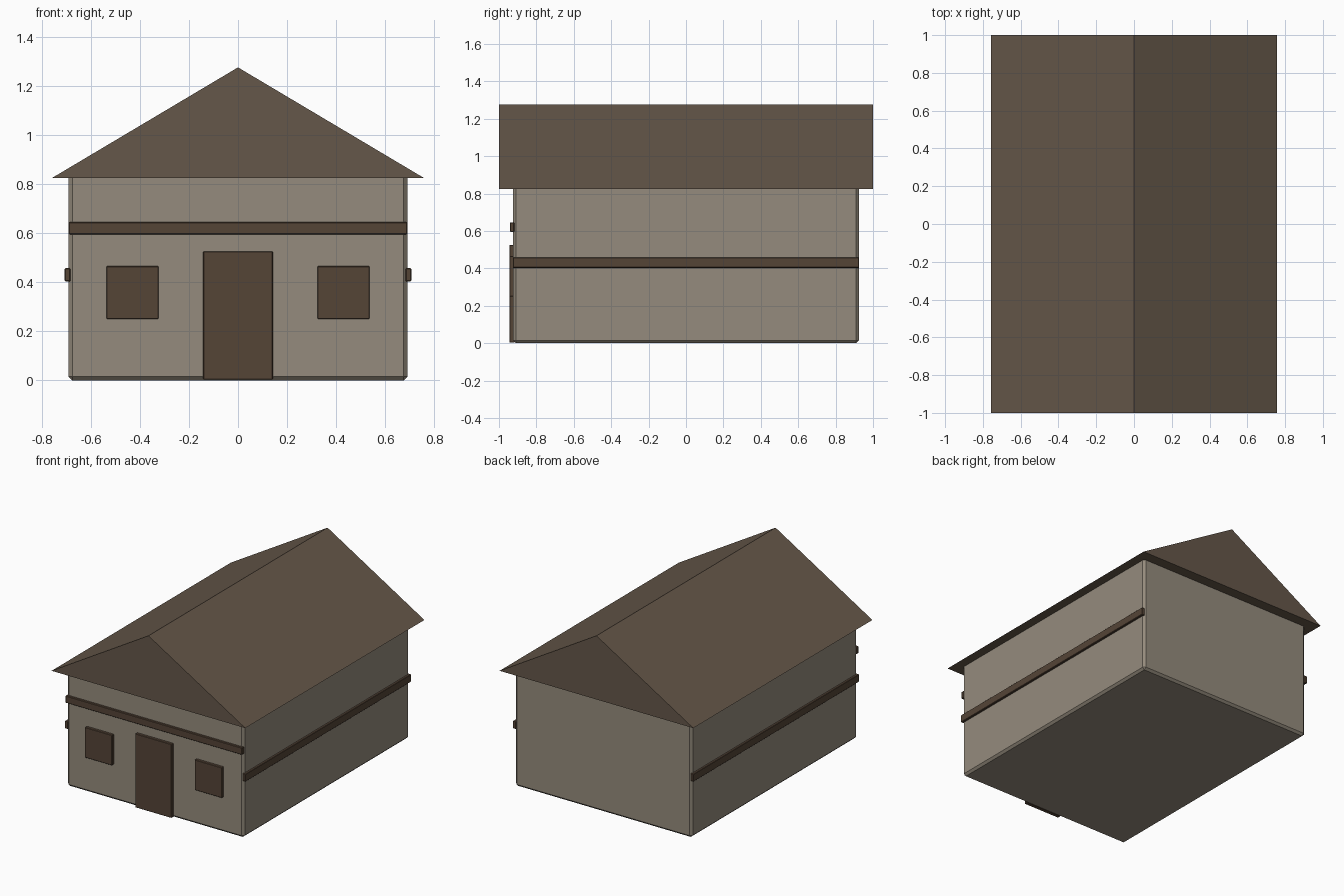
import bpy, bmesh

if "Cube" in bpy.data.objects:
    bpy.data.objects.remove(bpy.data.objects["Cube"])


def material(name, rgb):
    m = bpy.data.materials.new(name)
    m.diffuse_color = (*rgb, 1)
    m.use_nodes = True
    m.node_tree.nodes["Principled BSDF"].inputs["Base Color"].default_value = m.diffuse_color
    return m


plaster = material("plaster", (0.30, 0.26, 0.205))
roofing = material("roofing", (0.13, 0.095, 0.067))
timber = material("timber", (0.09, 0.058, 0.037))


def add_object(name, bm, mat):
    bmesh.ops.recalc_face_normals(bm, faces=bm.faces)
    mesh = bpy.data.meshes.new(name)
    bm.to_mesh(mesh)
    bm.free()
    mesh.materials.append(mat)
    ob = bpy.data.objects.new(name, mesh)
    bpy.context.collection.objects.link(ob)
    return ob


def box(name, x, y, z, mat, bevel):
    """Chamfered box given as (min, max) ranges on each axis."""
    bm = bmesh.new()
    bmesh.ops.create_cube(bm, size=1)
    for v in bm.verts:
        v.co = [(a + b) / 2 + c * (b - a) for c, (a, b) in zip(v.co, (x, y, z))]
    ob = add_object(name, bm, mat)
    mod = ob.modifiers.new("chamfer", "BEVEL")
    mod.width = bevel
    mod.segments = 1
    return ob


# Walls
box("walls", (-0.69, 0.69), (-0.925, 0.925), (0, 0.84), plaster, 0.015)

# Gable roof: triangle profile extruded along y
bm = bmesh.new()
profile = [(-0.757, 0.825), (0.757, 0.825), (0, 1.275)]
gable = bm.faces.new([bm.verts.new((x, -1, z)) for x, z in profile])
ext = bmesh.ops.extrude_face_region(bm, geom=[gable], use_keep_orig=True)
for v in ext["geom"]:
    if isinstance(v, bmesh.types.BMVert):
        v.co.y = 1
add_object("roof", bm, roofing)

# Door and front beam
front = (-0.945, -0.915)
box("door", (-0.142, 0.142), front, (0.003, 0.525), timber, 0.003)
box("front_beam", (-0.69, 0.69), (-0.942, -0.918), (0.595, 0.645), timber, 0.003)

# Windows and side beams, mirrored left and right
for side, s in (("left", -1), ("right", 1)):
    box(side + "_window", sorted((s * 0.323, s * 0.536)), front, (0.25, 0.465), timber, 0.003)
    box(side + "_beam", sorted((s * 0.683, s * 0.706)), (-0.925, 0.925), (0.403, 0.457), timber, 0.003)
